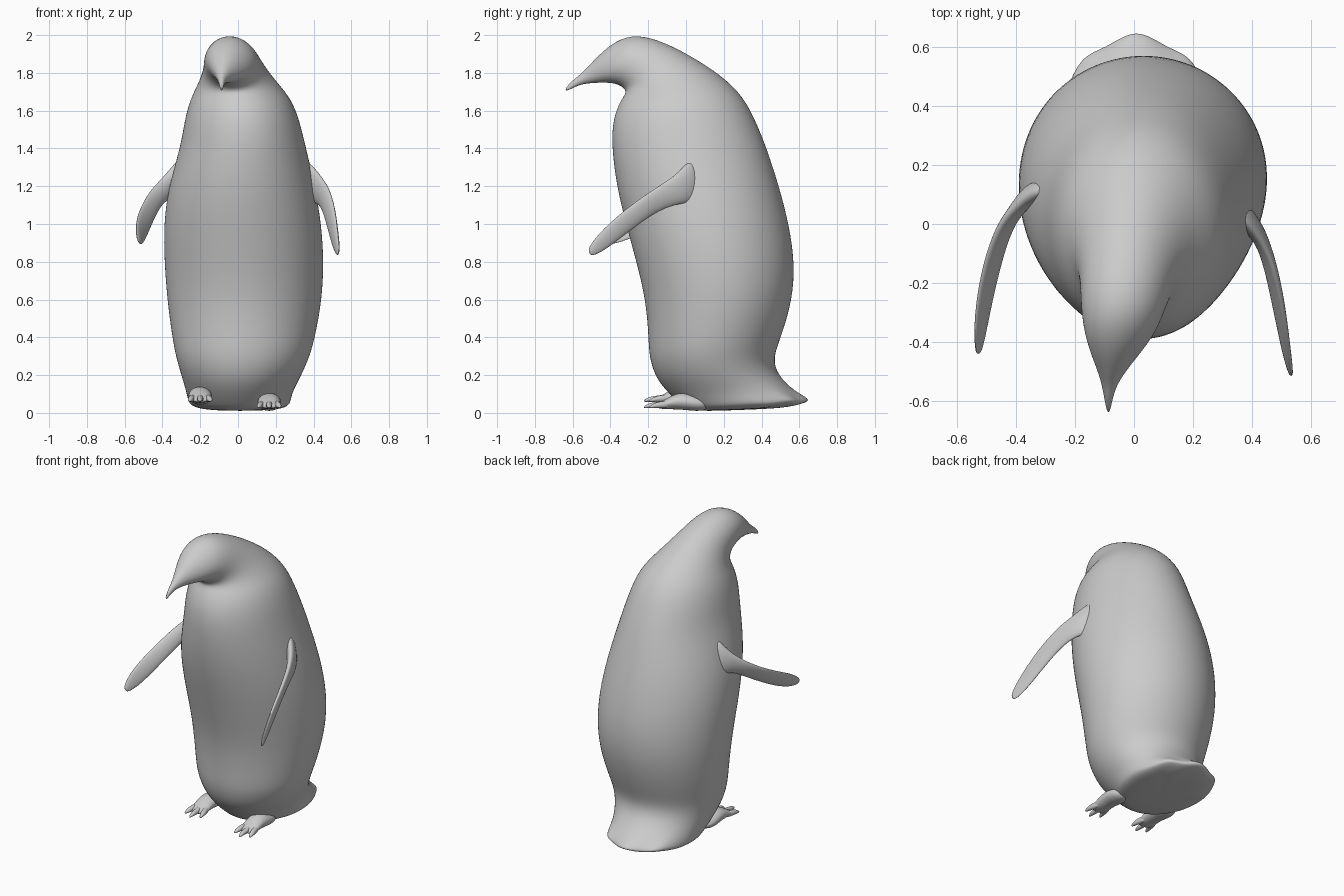
import bpy, bmesh, math
from mathutils import Vector


def loft(name, rings, levels=2):
    """Skin a list of equal-length rings, cap both ends, smooth it."""
    bm = bmesh.new()
    loops = [[bm.verts.new(p) for p in r] for r in rings]
    n = len(loops[0])
    for a, b in zip(loops, loops[1:]):
        for i in range(n):
            j = (i + 1) % n
            bm.faces.new((a[i], a[j], b[j], b[i]))
    bm.faces.new(loops[0][::-1])
    bm.faces.new(loops[-1])
    bmesh.ops.recalc_face_normals(bm, faces=bm.faces)
    for f in bm.faces:
        f.smooth = True
    me = bpy.data.meshes.new(name)
    bm.to_mesh(me)
    bm.free()
    ob = bpy.data.objects.new(name, me)
    bpy.context.collection.objects.link(ob)
    sub = ob.modifiers.new("smooth", 'SUBSURF')
    sub.levels = sub.render_levels = levels
    return ob


def body_ring(fy, fz, by, bz, x0, x1, ripple=0.0, n=32):
    """Tilted oval through a front point, a back point and two side limits."""
    pts = []
    for i in range(n):
        t = 2 * math.pi * i / n
        c, s = math.cos(t), math.sin(t)
        back = max(0.0, -c)
        w = ripple * min(1, back * 1.6) * math.cos(8 * t)
        pts.append(((x0 + x1) / 2 + (x1 - x0) / 2 * s,
                    (fy + by) / 2 + (fy - by) / 2 * c + w,
                    (fz + bz) / 2 + (fz - bz) / 2 * c + w * 0.5))
    return pts


# Body, tail, head and beak in one skin: front y, z, back y, z, left x, right x
BODY = [
    (.15, .010, .40, .020, -.10, .12),
    (.03, .012, .54, .030, -.20, .23, .008),
    (-.01, .03, .635, .050, -.25, .27, .014),
    (-.04, .055, .648, .070, -.265, .28, .014),
    (-.10, .11, .575, .115, -.275, .29),
    (-.165, .19, .487, .20, -.30, .335),
    (-.197, .30, .460, .29, -.33, .38),
    (-.20, .40, .505, .40, -.35, .41),
    (-.215, .60, .567, .60, -.377, .447),
    (-.265, .80, .578, .80, -.392, .457),
    (-.32, 1.0, .547, 1.0, -.396, .444),
    (-.37, 1.2, .495, 1.2, -.37, .41),
    (-.397, 1.42, .43, 1.40, -.305, .36),
    (-.388, 1.56, .377, 1.53, -.285, .328),
    (-.35, 1.65, .31, 1.67, -.255, .285),
    (-.32, 1.69, .19, 1.788, -.212, .215),
    (-.322, 1.715, .0, 1.907, -.182, .145),
    (-.36, 1.74, -.16, 1.982, -.182, .112),
    (-.41, 1.748, -.29, 2.005, -.172, .080),
    (-.46, 1.748, -.40, 1.953, -.150, .025),
    (-.51, 1.745, -.49, 1.865, -.122, -.030),
    (-.55, 1.740, -.55, 1.797, -.108, -.060),
    (-.59, 1.725, -.60, 1.762, -.100, -.073),
    (-.632, 1.703, -.644, 1.712, -.091, -.082),
]
loft("body", [body_ring(*r) for r in BODY])


def flipper(name, sections):
    """Flat blade: each section has an upper edge, a lower edge, a half thickness."""
    rings = []
    for k, (up, low, th) in enumerate(sections):
        u, l = Vector(up), Vector(low)
        a = sections[max(k - 1, 0)]
        b = sections[min(k + 1, len(sections) - 1)]
        along = (Vector(b[0]) + Vector(b[1]) - Vector(a[0]) - Vector(a[1])).normalized()
        side = along.cross(u - l).normalized()
        rings.append([(u + l) / 2 + (u - l) / 2 * math.cos(t) + side * th * math.sin(t)
                      for t in (2 * math.pi * i / 12 for i in range(12))])
    loft(name, rings)


flipper("right_wing", [
    ((.33, .05, 1.37), (.35, .07, 1.10), .04),
    ((.395, -.01, 1.31), (.39, .02, 1.11), .035),
    ((.44, -.07, 1.25), (.425, -.03, 1.105), .026),
    ((.478, -.15, 1.20), (.450, -.14, 1.075), .021),
    ((.508, -.29, 1.105), (.477, -.28, .975), .018),
    ((.523, -.42, .995), (.502, -.40, .880), .015),
    ((.533, -.495, .91), (.520, -.475, .835), .011),
    ((.535, -.52, .865), (.530, -.508, .832), .006),
])
flipper("left_wing", [
    ((-.28, .12, 1.39), (-.32, .13, 1.12), .04),
    ((-.36, .09, 1.29), (-.36, .10, 1.12), .035),
    ((-.41, .05, 1.235), (-.385, .05, 1.12), .026),
    ((-.465, -.01, 1.18), (-.42, -.02, 1.075), .021),
    ((-.512, -.14, 1.10), (-.457, -.15, .995), .018),
    ((-.537, -.29, 1.03), (-.488, -.29, .92), .015),
    ((-.540, -.39, .975), (-.507, -.39, .89), .011),
    ((-.535, -.445, .925), (-.520, -.44, .893), .006),
])


def tube(name, path):
    """Upright oval tube running along y: x, y, z, half width, half height."""
    loft(name, [[(x + w * math.cos(t), y, z + h * math.sin(t))
                 for t in (2 * math.pi * i / 10 for i in range(10))]
                for x, y, z, w, h in path])


# Webbed feet: a pad that fans out, then three clawed toes
for side, x, z in (("right", .165, .035), ("left", -.20, .068)):
    tube(side + "_foot", [
        (x, .12, z + .01, .04, .03), (x, .06, z + .015, .07, .045),
        (x, -.02, z + .03, .065, .05), (x, -.08, z + .02, .06, .038),
        (x, -.13, z + .005, .062, .02), (x, -.155, z, .05, .010)])
    for k, (dx, reach) in enumerate(((-.045, .195), (0, .225), (.045, .195))):
        tube(f"{side}_toe_{k + 1}", [
            (x + dx * .7, -.07, z + .012, .017, .022),
            (x + dx, -.13, z + .008, .019, .020),
            (x + dx * 1.15, -reach + .025, z + .004, .015, .014),
            (x + dx * 1.25, -reach, z - .006, .005, .004)])
